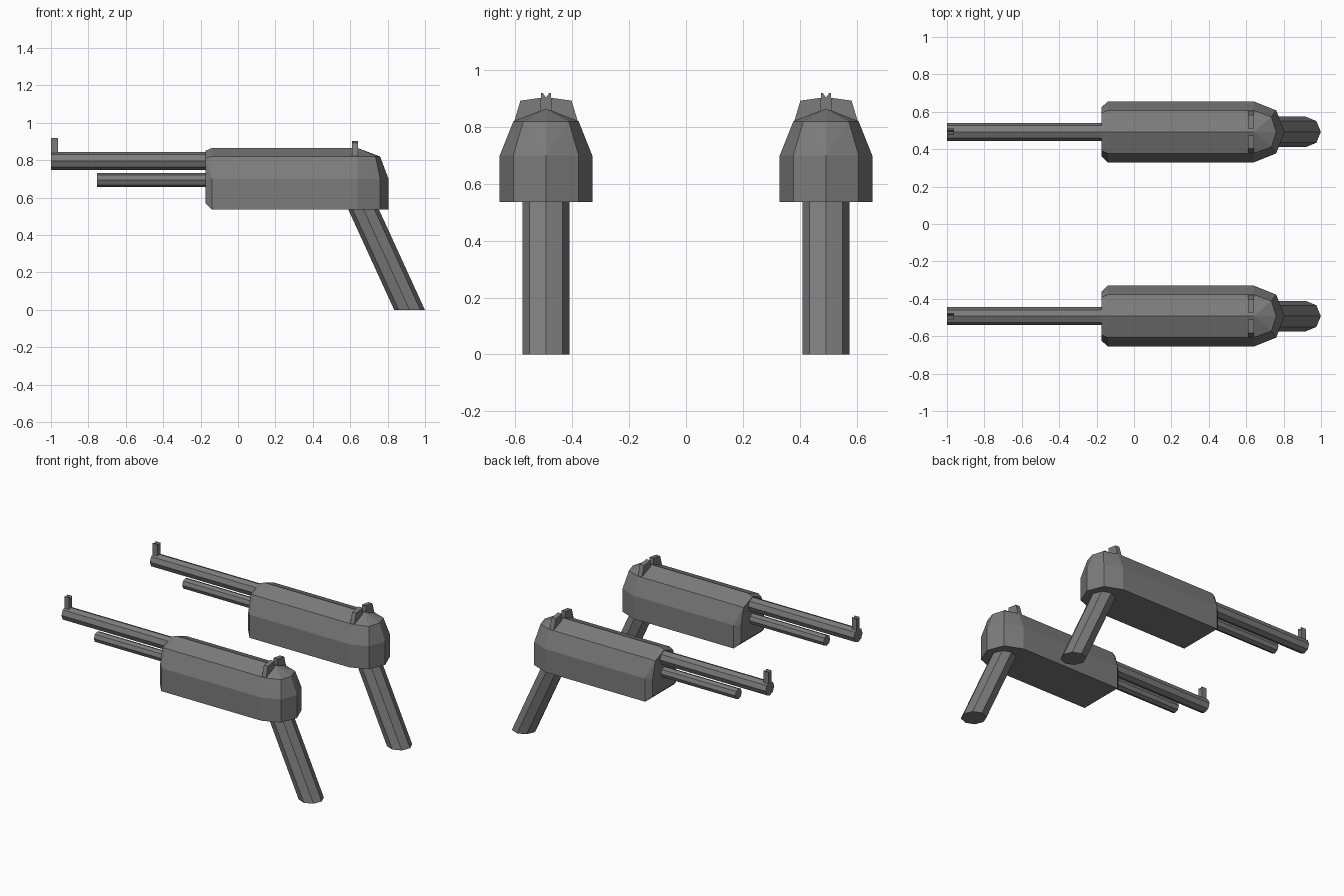
import bpy
import bmesh
from math import cos, sin, pi
from mathutils import Vector

cube = bpy.data.objects.get("Cube")
if cube:
    bpy.data.objects.remove(cube, do_unlink=True)

GREY = (0.2, 0.2, 0.2, 1.0)
metal = bpy.data.materials.new("dark_grey_metal")
metal.use_nodes = True
metal.diffuse_color = GREY
metal.node_tree.nodes["Principled BSDF"].inputs["Base Color"].default_value = GREY


def finish(bm, name, y):
    bmesh.ops.recalc_face_normals(bm, faces=bm.faces)
    mesh = bpy.data.meshes.new(name)
    bm.to_mesh(mesh)
    bm.free()
    mesh.materials.append(metal)
    obj = bpy.data.objects.new(name, mesh)
    obj.location.y = y
    bpy.context.collection.objects.link(obj)


def loft(name, y, ring, shift):
    """Closed prism: a ring of points swept along a shift vector."""
    bm = bmesh.new()
    face = bm.faces.new([bm.verts.new(p) for p in ring])
    out = bmesh.ops.extrude_face_region(bm, geom=[face], use_keep_orig=True)
    moved = [g for g in out["geom"] if isinstance(g, bmesh.types.BMVert)]
    bmesh.ops.translate(bm, verts=moved, vec=Vector(shift))
    finish(bm, name, y)


def octagon():
    return [(cos(i * pi / 4), sin(i * pi / 4)) for i in range(8)]


def body(name, y):
    """Convex faceted housing with chamfered muzzle end and rounded rear."""
    half = [
        # chamfered front face
        (-0.175, 0.13, 0.57), (-0.175, 0.13, 0.69),
        (-0.175, 0.10, 0.81), (-0.175, 0, 0.85),
        # straight section
        (-0.14, 0.163, 0.537), (-0.14, 0.163, 0.70),
        (-0.14, 0.115, 0.82), (-0.14, 0, 0.865),
        (0.64, 0.163, 0.537), (0.64, 0.163, 0.70),
        (0.64, 0.115, 0.82), (0.64, 0, 0.865),
        # faceted rear
        (0.76, 0.115, 0.537), (0.76, 0.115, 0.70), (0.735, 0.08, 0.82),
        (0.805, 0, 0.537), (0.805, 0, 0.70), (0.76, 0, 0.82),
    ]
    bm = bmesh.new()
    for x, w, z in half:
        for s in ((1, -1) if w else (1,)):
            bm.verts.new((x, s * w, z))
    bmesh.ops.convex_hull(bm, input=bm.verts[:])
    bmesh.ops.dissolve_limit(bm, angle_limit=0.02,
                             verts=bm.verts[:], edges=bm.edges[:])
    finish(bm, name, y)


def barrel(name, y, x, z, r):
    ring = [(x, r * a, z + r * b) for a, b in octagon()]
    loft(name, y, ring, (-0.15 - x, 0, 0))


for side, y in (("left", 0.4925), ("right", -0.4925)):
    # The front of the pair faces -y, so the two units sit behind one another
    body(side + "_body", y)
    barrel(side + "_upper_barrel", y, -1.0, 0.797, 0.048)
    barrel(side + "_lower_barrel", y, -0.755, 0.695, 0.037)

    # Raked grip, cut level at the bottom
    ring = [(0.917 + 0.082 * a, 0.082 * b, 0) for a, b in octagon()]
    loft(side + "_grip", y, ring, (-0.27, 0, 0.59))

    # Notched front sight
    profile = [(-0.017, 0.83), (0.017, 0.83), (0.017, 0.92),
               (0.011, 0.92), (0, 0.903), (-0.011, 0.92), (-0.017, 0.92)]
    loft(side + "_front_sight", y, [(-1.0, a, z) for a, z in profile],
         (0.038, 0, 0))

    # Paired rear sight blades
    for s, tag in ((1, "a"), (-1, "b")):
        profile = [(0.018, 0.84), (0.112, 0.80), (0.112, 0.82),
                   (0.09, 0.893), (0.018, 0.903)]
        loft(side + "_rear_sight_" + tag, y,
             [(0.61, s * a, z) for a, z in profile], (0.032, 0, 0))
